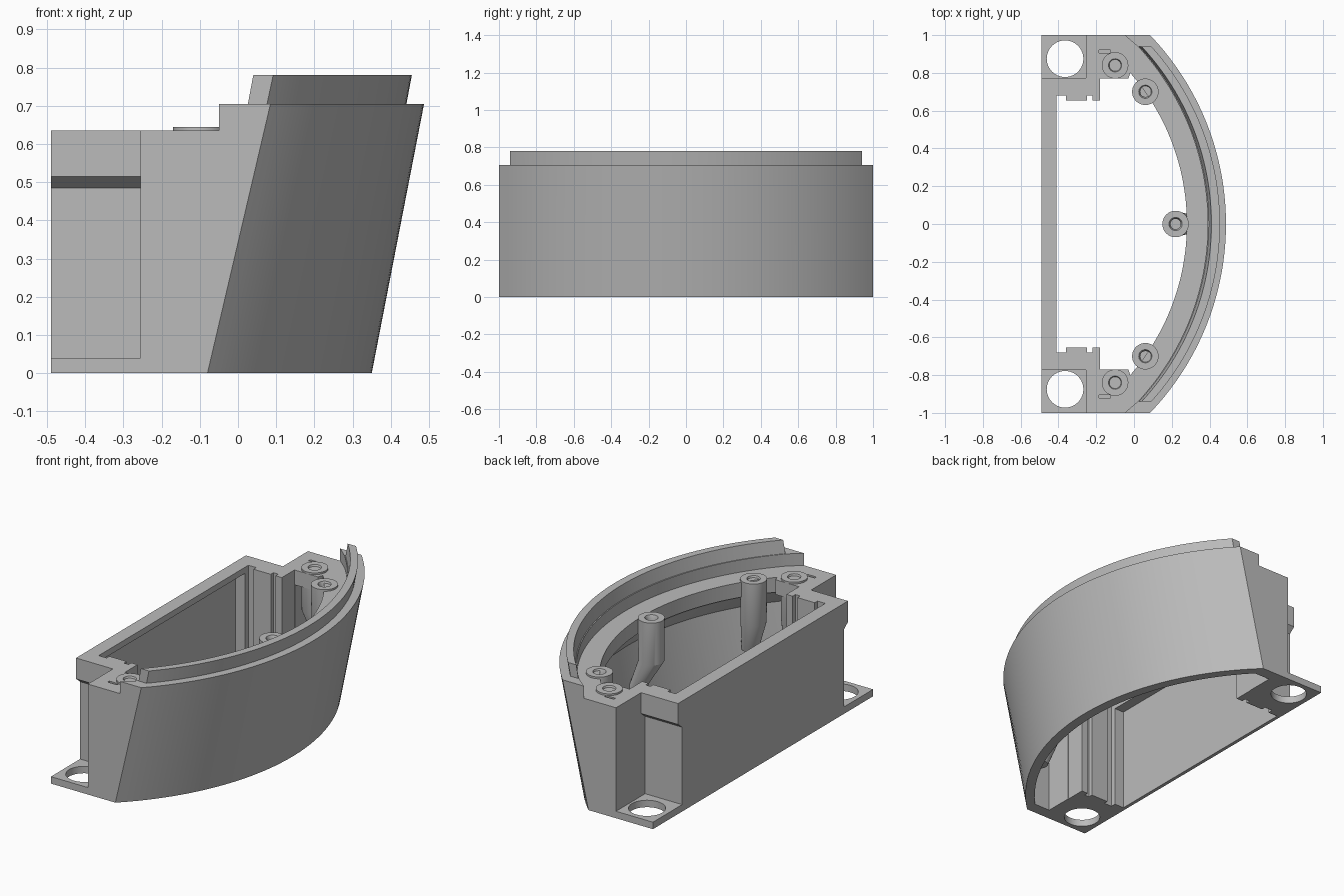
import bpy, bmesh
from math import sqrt, asin, sin, cos, tau, radians

cube = bpy.data.objects.get("Cube")
if cube:
    bpy.data.objects.remove(cube, do_unlink=True)

grey = bpy.data.materials.new("plain grey")
grey.use_nodes = True
colour = (0.5, 0.5, 0.5, 1)
grey.diffuse_color = colour
grey.node_tree.nodes["Principled BSDF"].inputs["Base Color"].default_value = colour


def arc(end_x, mid_x, half, steps=56):
    """Plan arc from y=-half to y=half, bulging to mid_x."""
    sag = mid_x - end_x
    r = (half * half + sag * sag) / (2 * sag)
    a = asin(half / r)
    angles = [a * (2 * i / steps - 1) for i in range(steps + 1)]
    return [(mid_x - r + r * cos(t), r * sin(t)) for t in angles]


def circle(x, y, r, n=40):
    return [(x + r * cos(tau * i / n), y + r * sin(tau * i / n)) for i in range(n)]


def loft(name, rings):
    """Closed solid through (z, outline) rings with equal point counts."""
    bm = bmesh.new()
    loops = [[bm.verts.new((x, y, z)) for x, y in pts] for z, pts in rings]
    for a, b in zip(loops, loops[1:]):
        for i in range(len(a)):
            j = (i + 1) % len(a)
            bm.faces.new((a[i], a[j], b[j], b[i]))
    bm.faces.new(loops[0][::-1])
    bm.faces.new(loops[-1])
    bmesh.ops.recalc_face_normals(bm, faces=bm.faces)
    mesh = bpy.data.meshes.new(name)
    bm.to_mesh(mesh)
    bm.free()
    obj = bpy.data.objects.new(name, mesh)
    bpy.context.collection.objects.link(obj)
    mesh.materials.append(grey)
    return obj


def prism(name, pts, z0, z1):
    return loft(name, [(z0, pts), (z1, pts)])


def box(name, x0, x1, y0, y1, z0, z1):
    return prism(name, [(x0, y0), (x1, y0), (x1, y1), (x0, y1)], z0, z1)


def cut(obj, cutters):
    for c in cutters:
        m = obj.modifiers.new(c.name, "BOOLEAN")
        m.operation, m.solver, m.object = "DIFFERENCE", "EXACT", c
    bpy.context.view_layer.update()
    dep = bpy.context.evaluated_depsgraph_get()
    mesh = bpy.data.meshes.new_from_object(obj.evaluated_get(dep))
    obj.modifiers.clear()
    obj.data = mesh
    for c in cutters:
        bpy.data.objects.remove(c, do_unlink=True)


# Housing shell: flat back, curved front leaning outward
back = [(-0.49, 1), (-0.49, -1)]
housing = loft("housing", [(0, arc(-0.08, 0.35, 1) + back),
                           (0.705, arc(0.085, 0.487, 1) + back)])

# Lower deck behind the raised rim
deck = prism("deck_cut", arc(0.02, 0.39, 0.94) +
             [(-0.05, 1), (-0.05, 1.1), (-0.6, 1.1), (-0.6, -1.1), (-0.05, -1.1), (-0.05, -1)],
             0.635, 0.9)

# Through opening with guide grooves at both ends
side = [(-0.03, 0.77), (-0.18, 0.77), (-0.18, 0.655), (-0.22, 0.655), (-0.22, 0.68),
        (-0.25, 0.68), (-0.25, 0.655), (-0.36, 0.655), (-0.36, 0.68), (-0.41, 0.68)]
opening = prism("opening_cut", arc(-0.02, 0.28, 0.8) + side +
                [(x, -y) for x, y in reversed(side)], -0.1, 0.9)

# Wide pocket below the deck, with a sloping ceiling
edge = [(-0.178, 0.93), (-0.178, -0.93)]
pocket = loft("pocket_cut", [(-0.05, arc(-0.09, 0.285, 0.93) + edge),
                             (0.44, arc(0.02, 0.375, 0.93) + edge),
                             (0.55, arc(-0.14, 0.285, 0.93) + edge)])
panel = box("back_panel_cut", -0.47, -0.35, -0.65, 0.65, -0.1, 0.6)

# Corner notches above the mounting tabs, screw holes and slots
cutters = [deck, opening, pocket, panel]
for s in (-1, 1):
    def notch(y):
        return [(-0.6, s * y), (-0.255, s * y), (-0.255, s * 1.1), (-0.6, s * 1.1)]
    cutters += [
        loft("notch_cut", [(0.04, notch(0.735)), (0.485, notch(0.735)),
                           (0.515, notch(0.772)), (0.9, notch(0.772))]),
        prism("tab_hole_cut", circle(-0.365, s * 0.875, 0.097), -0.1, 0.1),
        box("slot_cut", -0.185, -0.125, s * 0.905, s * 0.92, 0.59, 0.7),
    ]
cut(housing, cutters)

# Tongue standing on the rim
tongue = loft("rim_tongue", [
    (0.70, arc(0.075, 0.44, 0.94) + arc(0.025, 0.395, 0.94)[::-1]),
    (0.78, arc(0.092, 0.455, 0.94) + arc(0.04, 0.41, 0.94)[::-1])])

# Screw bosses: bored top, foot slanting into the wall
parts = [housing, tongue]
spots = [("front_boss", 0.22, 0, 0.09)]
for s, tag in ((-1, "right"), (1, "left")):
    spots += [(tag + "_inner_boss", 0.06, s * 0.70, 0.05),
              (tag + "_outer_boss", -0.10, s * 0.84, 0.05)]
for name, x, y, lean in spots:
    d = sqrt((x + 1) ** 2 + y * y)
    fx, fy = x + lean * (x + 1) / d, y + lean * y / d
    parts.append(loft(name, [
        (0.22, circle(fx, fy, 0.045)), (0.40, circle(x, y, 0.068)),
        (0.645, circle(x, y, 0.07)), (0.645, circle(x, y, 0.035)),
        (0.625, circle(x, y, 0.027)), (0.46, circle(x, y, 0.027))]))

# Smooth curved faces, crisp edges
bpy.ops.object.select_all(action="DESELECT")
for p in parts:
    p.select_set(True)
bpy.context.view_layer.objects.active = housing
bpy.ops.object.shade_smooth_by_angle(angle=radians(25))
